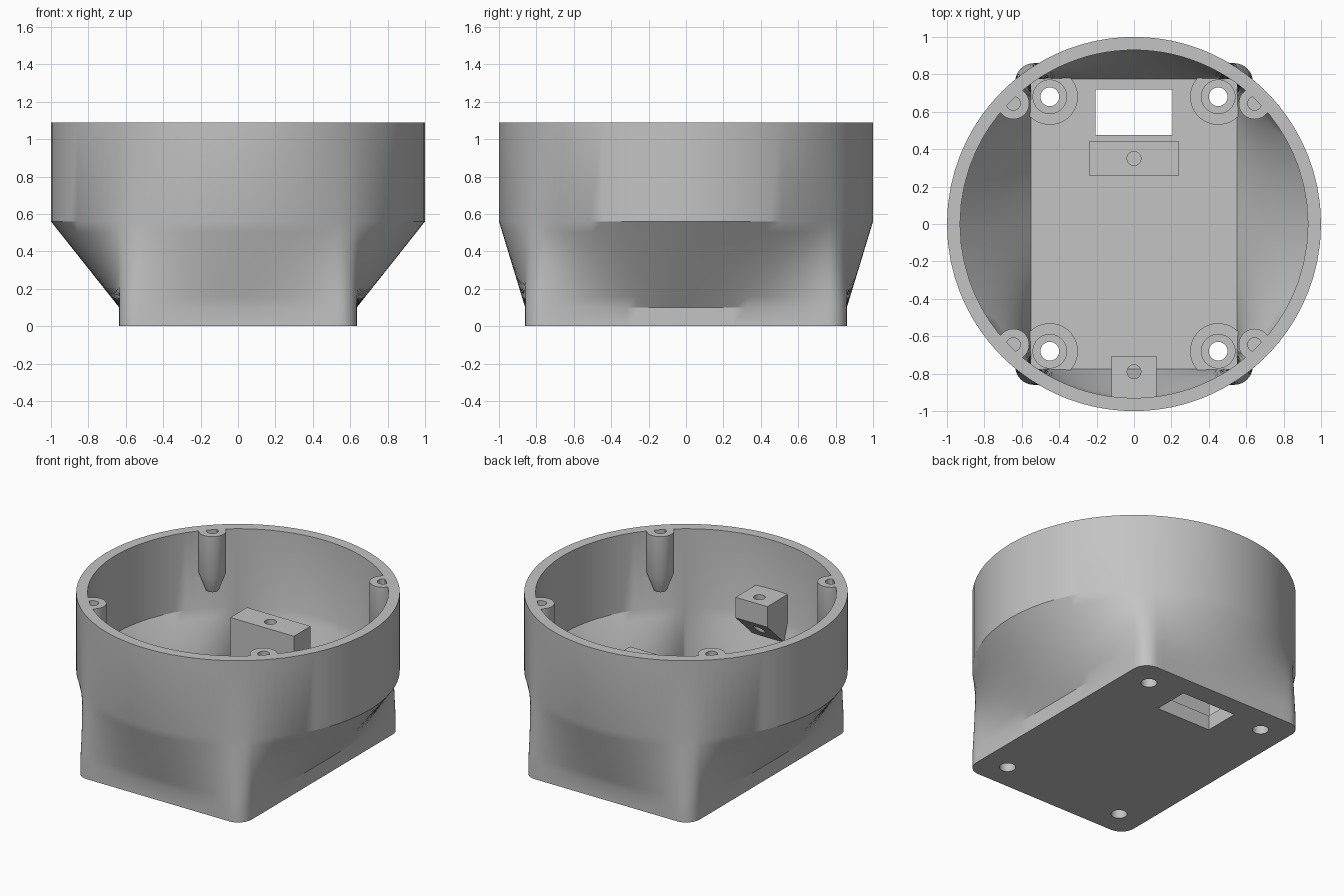
import bpy, bmesh, math
from mathutils import Vector

cube = bpy.data.objects.get("Cube")
if cube:
    bpy.data.objects.remove(cube, do_unlink=True)

# Single grey plastic
GREY = (0.55, 0.55, 0.55, 1.0)
mat = bpy.data.materials.new("grey plastic")
mat.use_nodes = True
mat.diffuse_color = GREY
mat.node_tree.nodes["Principled BSDF"].inputs["Base Color"].default_value = GREY

RIM_Z, RING_Z, BASE_Z = 1.09, 0.56, 0.1


def skin(bm, rings):
    """Bridge equal-length rings of points into a closed solid."""
    loops = [[bm.verts.new(p) for p in ring] for ring in rings]
    n = len(loops[0])
    for a, b in zip(loops, loops[1:]):
        for i in range(n):
            j = (i + 1) % n
            bm.faces.new((a[i], a[j], b[j], b[i]))
    bm.faces.new(loops[0][::-1])
    bm.faces.new(loops[-1])


def make(name, bm):
    bmesh.ops.recalc_face_normals(bm, faces=bm.faces)
    mesh = bpy.data.meshes.new(name)
    bm.to_mesh(mesh)
    bm.free()
    mesh.materials.append(mat)
    obj = bpy.data.objects.new(name, mesh)
    bpy.context.collection.objects.link(obj)
    return obj


def lathe(name, profile, spots, n=40):
    """Turn an (r, z) profile at each (x, y) spot."""
    bm = bmesh.new()
    for x, y in spots:
        skin(bm, [[(x + r * math.cos(math.tau * i / n),
                    y + r * math.sin(math.tau * i / n), z) for i in range(n)]
                  for r, z in profile])
    return make(name, bm)


def prism(name, half_width, outline):
    """Extrude a (y, z) outline symmetrically along x."""
    bm = bmesh.new()
    skin(bm, [[(x, y, z) for y, z in outline] for x in (-half_width, half_width)])
    return make(name, bm)


def cut(obj, cutter):
    mod = obj.modifiers.new("cut", 'BOOLEAN')
    mod.operation = 'DIFFERENCE'
    mod.solver = 'EXACT'
    mod.object = cutter
    cutter.hide_render = True
    deps = bpy.context.evaluated_depsgraph_get()
    mesh = bpy.data.meshes.new_from_object(obj.evaluated_get(deps))
    obj.modifiers.clear()
    obj.data = mesh


def rounded_rect(hx, hy, rad, side=24, arc=8):
    """Counter-clockwise rounded rectangle as 2D points."""
    corners = []
    for k, (sx, sy) in enumerate(((1, 1), (-1, 1), (-1, -1), (1, -1))):
        c = Vector((sx * (hx - rad), sy * (hy - rad)))
        corners.append([c + rad * Vector((math.cos(a), math.sin(a)))
                        for a in ((k + i / arc) * math.pi / 2 for i in range(arc + 1))])
    pts = []
    for k, corner in enumerate(corners):
        nxt = corners[(k + 1) % 4][0]
        pts += corner + [corner[-1].lerp(nxt, i / side) for i in range(1, side)]
    return pts


def level(pts, z):
    return [(p.x, p.y, z) for p in pts]


def loft(rect, radius, steps=8):
    """Rings blending the rectangle into a circle, base to ring height."""
    circle = [p.normalized() * radius for p in rect]
    rings = []
    for s in range(steps + 1):
        t = s / steps
        rings.append(level([p.lerp(q, t) for p, q in zip(rect, circle)],
                           BASE_Z + t * (RING_Z - BASE_Z)))
    return rings + [level(circle, RIM_Z)]


# Housing shell: rectangular base blending to a round collar, hollow inside
outer = rounded_rect(0.635, 0.86, 0.1)
inner = rounded_rect(0.55, 0.775, 0.02)
bm = bmesh.new()
skin(bm, [level(outer, 0)] + loft(outer, 1.0) + loft(inner, 0.93)[::-1])
housing = make("housing_shell", bm)

# Corner mounting bosses on the floor, with counterbored screw holes
boss_spots = [(x, y) for x in (-0.45, 0.45) for y in (-0.68, 0.68)]
bosses = lathe("floor_bosses", [(0.15, 0.05), (0.15, 0.13)], boss_spots)
bores = lathe("bore_cutter", [(0.05, -0.1), (0.05, 0.06), (0.09, 0.06), (0.09, 0.3)],
              boss_spots)
cut(housing, bores)
cut(bosses, bores)

# Cable opening through the floor
opening = prism("opening_cutter", 0.205,
                [(0.475, -0.1), (0.72, -0.1), (0.72, 0.3), (0.475, 0.3)])
cut(housing, opening)

# Rim screw posts with tapered lower ends
post_spots = [(x, y) for x in (-0.645, 0.645) for y in (-0.645, 0.645)]
posts = lathe("rim_posts", [(0.04, 0.69), (0.085, 0.81), (0.085, RIM_Z)], post_spots)
post_holes = lathe("post_hole_cutter", [(0.037, 0.85), (0.037, 1.2)], post_spots)
cut(posts, post_holes)

# Tall support block standing on the floor
block = prism("support_block", 0.24,
              [(0.26, 0.09), (0.44, 0.09), (0.44, 0.755), (0.26, 0.755)])
block_hole = lathe("block_hole_cutter", [(0.037, 0.45), (0.037, 0.9)], [(0, 0.35)])
cut(block, block_hole)

# Wall bracket with a sloped underside and a through hole
bracket = prism("wall_bracket", 0.12,
                [(-0.705, 0.755), (-0.705, 0.615), (-0.9, 0.43),
                 (-0.935, 0.43), (-0.935, 0.755)])
bracket_hole = lathe("bracket_hole_cutter", [(0.037, 0.3), (0.037, 0.9)], [(0, -0.79)])
cut(bracket, bracket_hole)

for helper in (bores, opening, post_holes, block_hole, bracket_hole):
    bpy.data.objects.remove(helper, do_unlink=True)

# Smooth curved walls, keep edges crisp
bpy.ops.object.select_all(action='DESELECT')
for obj in (housing, bosses, posts, block, bracket):
    obj.select_set(True)
    bpy.context.view_layer.objects.active = obj
    bpy.ops.object.shade_smooth_by_angle(angle=math.radians(30))
    obj.select_set(False)
